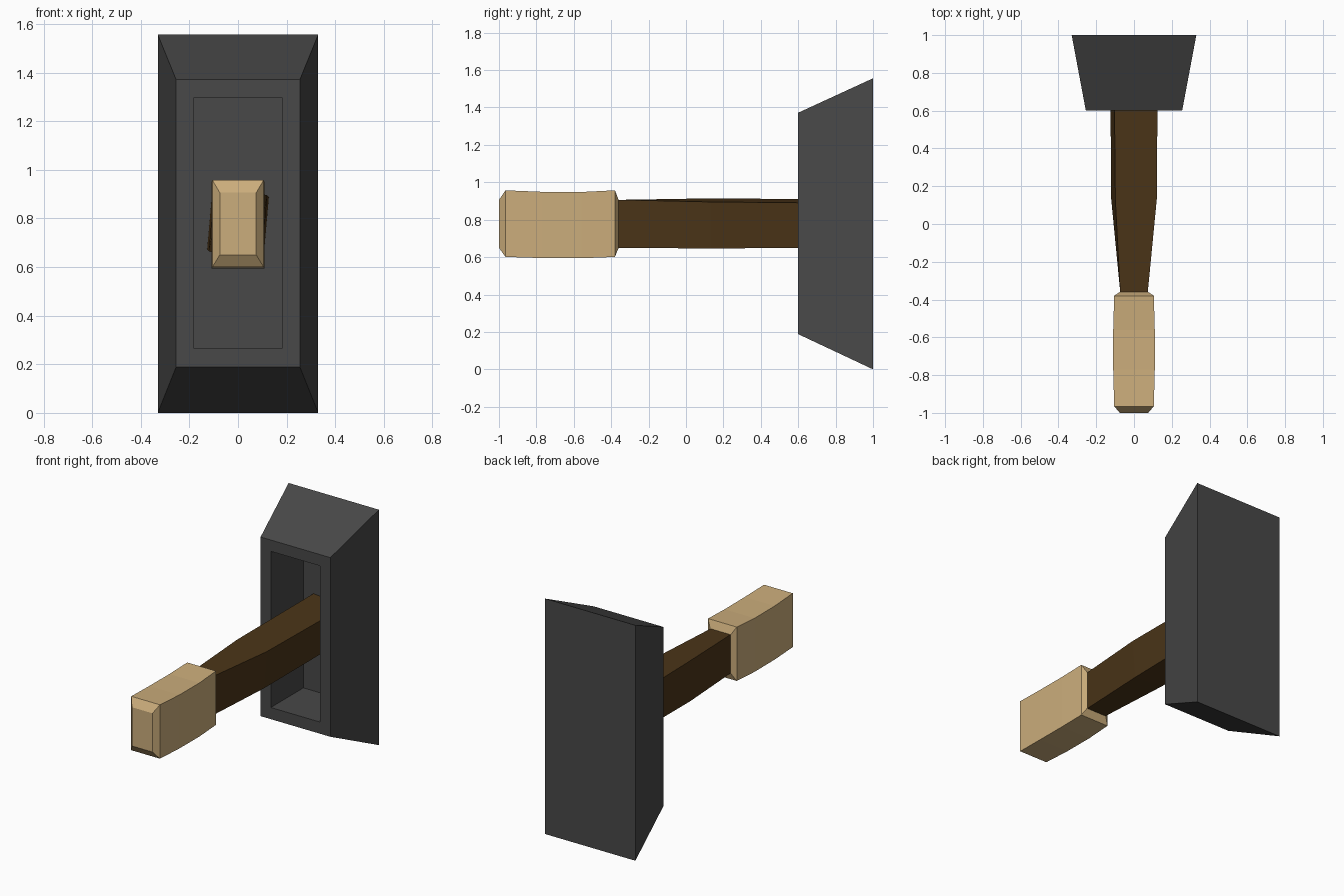
import bpy, bmesh, math

if "Cube" in bpy.data.objects:
    bpy.data.objects.remove(bpy.data.objects["Cube"])


def material(name, color):
    m = bpy.data.materials.new(name)
    m.diffuse_color = (*color, 1)
    m.use_nodes = True
    m.node_tree.nodes["Principled BSDF"].inputs["Base Color"].default_value = m.diffuse_color
    return m


def loft(name, rings, mat):
    """Rectangular rings along y: (y, half width, half height, centre z, tilt in degrees)."""
    bm = bmesh.new()
    loops = []
    for y, hx, hz, cz, tilt in rings:
        c, s = math.cos(math.radians(tilt)), math.sin(math.radians(tilt))
        loops.append([bm.verts.new((x * c + z * s, y, cz - x * s + z * c))
                      for x, z in ((-hx, -hz), (hx, -hz), (hx, hz), (-hx, hz))])
    for a, b in zip(loops, loops[1:]):
        for i in range(4):
            j = (i + 1) % 4
            bm.faces.new((a[i], a[j], b[j], b[i]))
    bm.faces.new(loops[0])
    bm.faces.new(loops[-1])
    bmesh.ops.recalc_face_normals(bm, faces=bm.faces)
    mesh = bpy.data.meshes.new(name)
    bm.to_mesh(mesh)
    bm.free()
    mesh.materials.append(mat)
    obj = bpy.data.objects.new(name, mesh)
    bpy.context.collection.objects.link(obj)
    return obj


iron = material("dark_iron", (0.065, 0.065, 0.065))
dark_wood = material("dark_wood", (0.07, 0.035, 0.009))
pale_wood = material("pale_wood", (0.60, 0.42, 0.20))
MID = 0.778

# Hollow tapered head: pocket floor, pocket mouth, rim, striking face
loft("head", [(0.94, 0.18, 0.516, MID + 0.003, 0),
              (0.60, 0.18, 0.516, MID + 0.003, 0),
              (0.60, 0.255, 0.592, MID + 0.002, 0),
              (1.00, 0.33, MID, MID, 0)], iron)

# Slightly twisted shaft, running to the pocket floor
loft("shaft", [(-0.36, 0.073, 0.128, MID, 0),
               (0.13, 0.11, 0.125, MID + 0.002, 5),
               (0.94, 0.117, 0.118, MID + 0.002, 5)], dark_wood)

# Grip with chamfered ends and a gentle sag
loft("grip", [(-1.00, 0.075, 0.128, MID, 0),
              (-0.965, 0.105, 0.178, MID + 0.001, 0),
              (-0.77, 0.11, 0.177, MID - 0.006, 0),
              (-0.56, 0.11, 0.177, MID - 0.007, 0),
              (-0.38, 0.105, 0.178, MID + 0.001, 0),
              (-0.36, 0.075, 0.128, MID, 0)], pale_wood)
